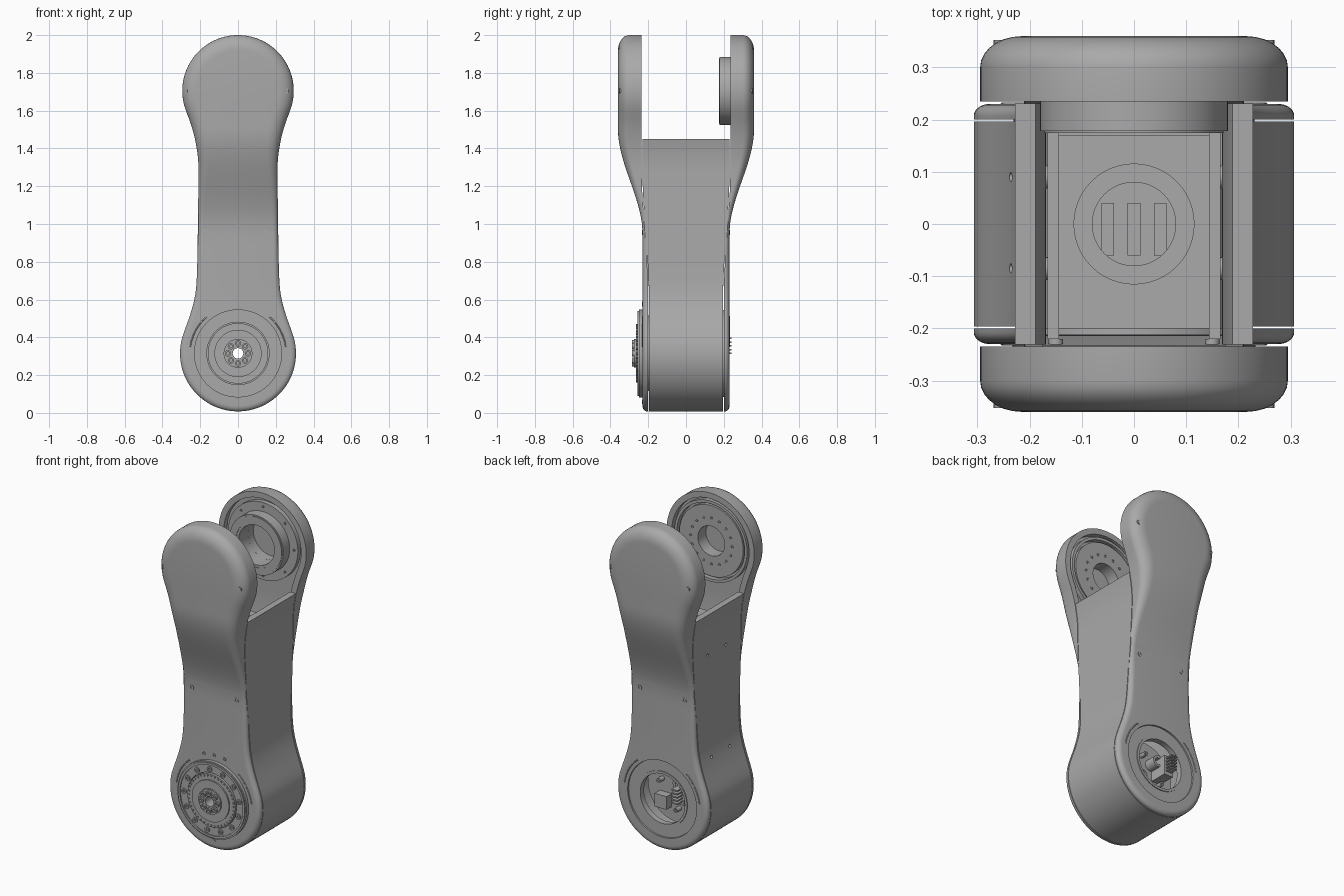
import bpy, bmesh
from math import sin, cos, pi, radians
from mathutils import Vector

if "Cube" in bpy.data.objects:
    bpy.data.objects.remove(bpy.data.objects["Cube"], do_unlink=True)

grey = bpy.data.materials.new("satin_grey")
grey.use_nodes = True
grey.diffuse_color = (0.4, 0.4, 0.4, 1)
grey.node_tree.nodes["Principled BSDF"].inputs["Base Color"].default_value = (0.4, 0.4, 0.4, 1)
parts = []
LOW, HIGH = 0.315, 1.705      # heights of the two joint axes


def finish(bm, name):
    bmesh.ops.remove_doubles(bm, verts=bm.verts, dist=1e-5)
    bmesh.ops.recalc_face_normals(bm, faces=bm.faces)
    mesh = bpy.data.meshes.new(name)
    bm.to_mesh(mesh)
    bm.free()
    mesh.materials.append(grey)
    ob = bpy.data.objects.new(name, mesh)
    bpy.context.collection.objects.link(ob)
    parts.append(ob)
    return ob


def disc(name, r, c0, c1, centres, hole=0, seg=16, axis="Y"):
    """Discs or rings lying across an axis, one at each centre."""
    bm = bmesh.new()
    for a, b in centres:
        prof = [(hole, c0), (r, c0), (r, c1), (hole, c1)]
        vs = [bm.verts.new((a + p, c, b)) for p, c in prof]
        es = [bm.edges.new((vs[i], vs[i + 1])) for i in range(3)]
        if hole:
            es.append(bm.edges.new((vs[3], vs[0])))
        bmesh.ops.spin(bm, geom=vs + es, cent=(a, 0, b), axis=(0, 1, 0), angle=2 * pi, steps=seg)
    for v in bm.verts:
        a, c, b = v.co
        v.co = {"Y": (a, c, b), "X": (c, a, b), "Z": (a, b, c)}[axis]
    return finish(bm, name)


def box(name, lo, hi):
    bm = bmesh.new()
    bmesh.ops.create_cube(bm, size=1)
    lo, hi = Vector(lo), Vector(hi)
    for v in bm.verts:
        v.co = (lo + hi) / 2 + v.co * (hi - lo)
    return finish(bm, name)


def cut(ob, *args, **kw):
    """Bore a round hole and drop the cutter."""
    tool = disc("cutter", *args, **kw)
    tool.hide_render = True
    mod = ob.modifiers.new("bore", "BOOLEAN")
    mod.operation, mod.solver, mod.object = "DIFFERENCE", "EXACT", tool
    bpy.context.view_layer.objects.active = ob
    bpy.ops.object.modifier_apply(modifier=mod.name)
    parts.remove(tool)
    bpy.data.objects.remove(tool, do_unlink=True)


def circle(n, r, z, start=0):
    return [(r * cos(start + 2 * pi * i / n), z + r * sin(start + 2 * pi * i / n)) for i in range(n)]


def ease(a, b, z):
    t = min(1, max(0, (z - a) / (b - a)))
    return t * t * (3 - 2 * t)


def y_out(z):
    return 0.23 + 0.13 * ease(0.95, 1.5, z)


def y_in(z):
    return 0.2 + 0.035 * ease(0.6, 1.3, z)


# Right half of the front outline, bottom to top
def arc(r, z, a0, a1):
    return [(r * cos(radians(a)), z + r * sin(radians(a))) for a in range(a0, a1 + 1, 10)]


waist = [(.26, .5), (.236, .58), (.222, .66), (.216, .78), (.213, .95), (.211, 1.1),
         (.209, 1.25), (.212, 1.35), (.228, 1.45), (.25, 1.53)]
coarse = [Vector(p) for p in arc(.307, LOW, -90, 20) + waist + arc(.295, HIGH, -20, 90)]


def flip(p):
    return Vector((-p.x, p.y))


ext = [flip(coarse[1])] + coarse + [flip(coarse[-2])]
half = []
for a, b, c, d in zip(ext, ext[1:], ext[2:], ext[3:]):
    for t in (0, 1 / 3, 2 / 3):
        half.append(b + (c - a) * t / 2 + (2 * a - 5 * b + 4 * c - d) * t * t / 2
                    + (3 * b - a - 3 * c + d) * t ** 3 / 2)
half.append(coarse[-1])
for end in (half[0], half[-1]):
    end.x = 0
near = [flip(half[1])] + half + [flip(half[-2])]
normals = [Vector(((b - a).y, -(b - a).x)).normalized() for a, b in zip(near, near[2:])]


# Front and back shells: nested rings over the outline, rolled at the edge
def shell(name, s):
    bm = bmesh.new()
    steps = 7
    kinds = ["floor", "lip", "rim"] + list(range(steps + 1))
    rings = []
    for k in kinds:
        right = []
        for p, n in zip(half, normals):
            f = 0.03 + 0.05 * ease(1.0, 1.6, p.y)
            if isinstance(k, int):
                t = k / steps * pi / 2
                q = p - n * f * (1 - cos(t))
                y = y_out(q.y) - 0.75 * f * (1 - sin(t))
            else:
                q = p - n * (0 if k == "rim" else 0.035)
                y = y_in(q.y) + (0.012 + 0.02 * ease(1.0, 1.4, q.y) if k == "floor" else 0)
            right.append((q.x, s * y, q.y))
        left = [(-x, y, z) for x, y, z in right[-2:0:-1]]
        rings.append([bm.verts.new(c) for c in right + left])
    n = len(rings[0])
    for r0, r1 in zip(rings, rings[1:]):
        for i in range(n):
            j = (i + 1) % n
            bm.faces.new((r0[i], r0[j], r1[j], r1[i]))
    for ring in (rings[0], rings[-1]):
        for i in range(len(half) - 1):
            quad = [ring[i], ring[i + 1], ring[-i - 1], ring[-i % n]]
            bm.faces.new(list(dict.fromkeys(quad)))
    return finish(bm, name)


front = shell("front_shell", -1)
back = shell("back_shell", 1)
cut(front, .15, -.3, -.1, [(0, LOW)], seg=48)
cut(front, .09, -.32, -.1, [(0, HIGH)], seg=48)
cut(back, .232, .1, .3, [(0, LOW)], seg=64)
cut(back, .12, .1, .32, [(0, HIGH)], seg=48)

# Centre housing: open-topped wall following the same outline
bm = bmesh.new()
keep = [i for i, p in enumerate(half) if p.y < 1.451]
rows = []
for i, side in [(i, -1) for i in keep[:0:-1]] + [(i, 1) for i in keep]:
    p, q = half[i], half[i] - normals[i] * 0.04
    q.y = 1.45 if i == keep[-1] else q.y
    y = y_in(p.y) - 0.004
    rows.append([bm.verts.new((side * v.x, w, v.y)) for v, w in ((p, -y), (p, y), (q, y), (q, -y))])
for a, b in zip(rows, rows[1:]):
    for i in range(4):
        j = (i + 1) % 4
        bm.faces.new((a[i], a[j], b[j], b[i]))
bm.faces.new(rows[0])
bm.faces.new(rows[-1])
housing = finish(bm, "centre_housing")
cut(housing, .009, -.3, -.2, [(y, z) for y in (-.085, .09) for z in (.58, 1.19)], axis="X")

# Inner frame seen between the forks
for s, side in ((1, "left"), (-1, "right")):
    box(side + "_frame_plate", (s * .155 - .011, -.22, .7), (s * .155 + .011, .18, 1.4))
    disc(side + "_standoffs", .022, s * .165, s * .19, [(y, 1.19) for y in (-.085, .09)], axis="X")
bridge = box("bridge_plate", (-.146, -.2, 1.26), (.146, .17, 1.3))
cut(bridge, .115, 1.2, 1.4, [(0, 0)], axis="Z", seg=48)
disc("bridge_ring", .118, 1.24, 1.27, [(0, 0)], hole=.08, axis="Z", seg=48)
box("lower_bulkhead", (-.146, -.19, .75), (.146, .19, .8))
for x in (-.05, 0, .05):
    box("cooling_rib", (x - .012, -.06, .8), (x + .012, .04, .95))

# Upper fork joints
disc("front_fork_plate", .215, -.27, -.243, [(0, HIGH)], hole=.09, seg=64)
disc("front_fork_bolts", .009, -.246, -.240, circle(16, .14, HIGH), hole=.005, seg=12)
disc("front_fork_rim", .245, -.27, -.238, [(0, HIGH)], hole=.228, seg=64)
disc("back_fork_plate", .235, .24, .275, [(0, HIGH)], hole=.12, seg=64)
disc("back_fork_flange", .18, .178, .27, [(0, HIGH)], hole=.12, seg=64)
disc("back_fork_collar", .172, .174, .18, [(0, HIGH)], hole=.135, seg=64)
disc("back_fork_bolts", .008, .235, .242, circle(8, .21, HIGH), hole=.004, seg=12)

# Lower drive: stacked output rings on the front
disc("drive_motor", .2, -.2, .08, [(0, LOW)], hole=.028, seg=64)
disc("drive_flange", .233, -.25, -.2, [(0, LOW)], hole=.165, seg=64)
disc("flange_lip", .225, -.257, -.245, [(0, LOW)], hole=.212, seg=64)
disc("flange_bolts", .016, -.257, -.24, circle(13, .187, LOW, .2), hole=.007, seg=12)
disc("output_disc", .16, -.258, -.19, [(0, LOW)], hole=.028, seg=64)
disc("output_teeth", .005, -.264, -.25, circle(40, .15, LOW), seg=8)
disc("output_step", .125, -.266, -.25, [(0, LOW)], hole=.028, seg=64)
disc("output_hub", .076, -.274, -.25, [(0, LOW)], hole=.028, seg=48)
disc("hub_bolts", .017, -.286, -.27, circle(8, .053, LOW), hole=.008, seg=12)
disc("index_marks", .011, -.234, -.22, [(-.07, .575), (0, .58), (.07, .575)], hole=.005, seg=12)
disc("lower_mark", .014, -.234, -.22, [(0, .06)], seg=3)

# Lower back opening and the electronics inside
disc("back_seat_ring", .231, .19, .221, [(0, LOW)], hole=.15, seg=64)
disc("back_seat_lip", .165, .2, .226, [(0, LOW)], hole=.15, seg=64)
disc("board_posts", .014, .08, .12, circle(6, .11, LOW, .4), hole=.006, seg=12)
disc("cable_post", .035, .08, .15, [(-.05, LOW + .07)], hole=.02, seg=24)
box("connector_block", (-.12, .08, .29), (-.06, .19, .41))
box("board_block", (.04, .08, .2), (.12, .13, .28))
for i in range(5):
    z = .315 + i * .02
    box("connector_pin", (-.11, .18, z - .004), (-.07, .24, z + .004))

# Cover screws and the grooved arcs beside the drive
for s, side in ((-1, "front"), (1, "back")):
    disc(side + "_fork_screws", .014, s * .33, s * .353, [(-.255, HIGH), (.255, HIGH)], hole=.007, seg=16)
    disc(side + "_waist_screws", .014, s * .22, s * .233, [(-.15, .955), (.15, .955)], hole=.007, seg=16)
    for m in (-1, 1):
        cu = bpy.data.curves.new("trim_arc", "CURVE")
        cu.dimensions, cu.bevel_depth, cu.bevel_resolution = "3D", .004, 1
        sp = cu.splines.new("POLY")
        sp.points.add(12)
        for i, pt in enumerate(sp.points):
            a = radians(8 + 3.5 * i)
            pt.co = (m * .255 * cos(a), s * .229, LOW + .255 * sin(a), 1)
        cu.materials.append(grey)
        bpy.context.collection.objects.link(bpy.data.objects.new(side + "_trim_arc", cu))

# Smooth shading with crisp edges
bpy.ops.object.select_all(action="DESELECT")
for ob in parts:
    ob.select_set(True)
bpy.context.view_layer.objects.active = parts[0]
bpy.ops.object.shade_smooth_by_angle(angle=radians(32))
